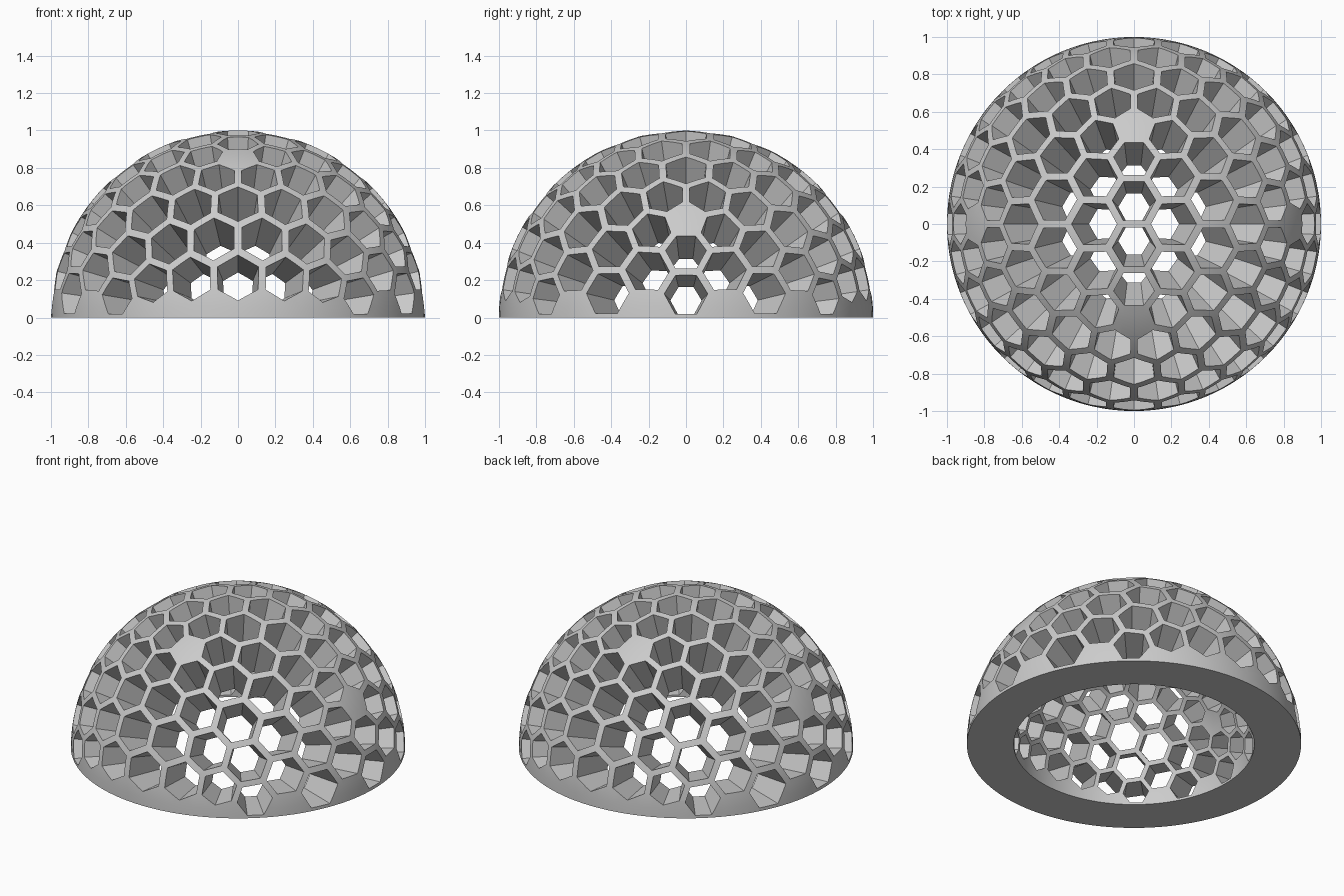
import bpy
import bmesh
from math import sin, cos, pi, atan2, sqrt
from mathutils import Vector

OUTER, INNER = 1.0, 0.72   # shell radii
FREQ = 5                   # cells along each icosahedron edge
OPEN = 0.84                # size of each hole within its cell

cube = bpy.data.objects.get("Cube")
if cube:
    bpy.data.objects.remove(cube, do_unlink=True)


def make_object(name, bm):
    bmesh.ops.recalc_face_normals(bm, faces=bm.faces[:])
    mesh = bpy.data.meshes.new(name)
    bm.to_mesh(mesh)
    bm.free()
    obj = bpy.data.objects.new(name, mesh)
    bpy.context.collection.objects.link(obj)
    return obj


# Dome shell: outer and inner quarter arcs spun around z
def arc(radius, steps):
    return [Vector((radius * cos(pi / 2 * i / steps), 0, radius * sin(pi / 2 * i / steps)))
            for i in range(steps + 1)]


bm = bmesh.new()
profile = [bm.verts.new(p) for p in arc(OUTER, 28)[::-1] + arc(INNER, 28)]
edges = [bm.edges.new(pair) for pair in zip(profile, profile[1:])]
bmesh.ops.spin(bm, geom=profile + edges, cent=(0, 0, 0), axis=(0, 0, 1),
               angle=2 * pi, steps=112, use_duplicate=False)
bmesh.ops.remove_doubles(bm, verts=bm.verts[:], dist=0.0001)
dome = make_object("honeycomb_dome", bm)

# Geodesic grid: each icosahedron face split into small triangles
phi = (1 + sqrt(5)) / 2
ico = bmesh.new()
for a in (-1, 1):
    for b in (-phi, phi):
        for corner in ((0, a, b), (a, b, 0), (b, 0, a)):
            ico.verts.new(Vector(corner).normalized())
bmesh.ops.convex_hull(ico, input=ico.verts[:])

grid = bmesh.new()
for face in ico.faces:
    A, B, C = (v.co for v in face.verts)

    def point(i, j):
        return grid.verts.new(A + (B - A) * i / FREQ + (C - A) * j / FREQ)

    for i in range(FREQ):
        for j in range(FREQ - i):
            grid.faces.new((point(i, j), point(i + 1, j), point(i, j + 1)))
            if i + j < FREQ - 1:
                grid.faces.new((point(i + 1, j), point(i + 1, j + 1), point(i, j + 1)))
ico.free()
bmesh.ops.remove_doubles(grid, verts=grid.verts[:], dist=0.001)

# Hole cutters: a radial hexagonal wedge for every six-sided cell above the rim
cut = bmesh.new()
for v in grid.verts:
    if len(v.link_faces) != 6 or v.co.z < 0.05:
        continue
    centre = v.co.normalized()
    side = centre.orthogonal().normalized()
    up = centre.cross(side)
    corners = [f.calc_center_median().normalized() for f in v.link_faces]
    corners.sort(key=lambda p: atan2(p.dot(up), p.dot(side)))
    corners = [centre.lerp(p, OPEN) for p in corners]
    inner = [cut.verts.new(p * 0.55) for p in corners]
    outer = [cut.verts.new(p * 1.2) for p in corners]
    cut.faces.new(inner[::-1])
    cut.faces.new(outer)
    for k in range(6):
        n = (k + 1) % 6
        cut.faces.new((inner[k], inner[n], outer[n], outer[k]))
grid.free()
cutter = make_object("hole_cutters", cut)
cutter.hide_render = True

# Plain grey material
grey = bpy.data.materials.new("grey")
grey.use_nodes = True
colour = (0.6, 0.6, 0.6, 1)
grey.diffuse_color = colour
grey.node_tree.nodes["Principled BSDF"].inputs["Base Color"].default_value = colour
dome.data.materials.append(grey)

# Cut the holes and shade the curved surfaces smooth
mod = dome.modifiers.new("holes", 'BOOLEAN')
mod.operation = 'DIFFERENCE'
mod.solver = 'EXACT'
mod.object = cutter
bpy.ops.object.select_all(action='DESELECT')
dome.select_set(True)
bpy.context.view_layer.objects.active = dome
bpy.ops.object.modifier_apply(modifier=mod.name)
bpy.data.objects.remove(cutter, do_unlink=True)
bpy.ops.object.shade_smooth_by_angle(angle=pi / 6)
